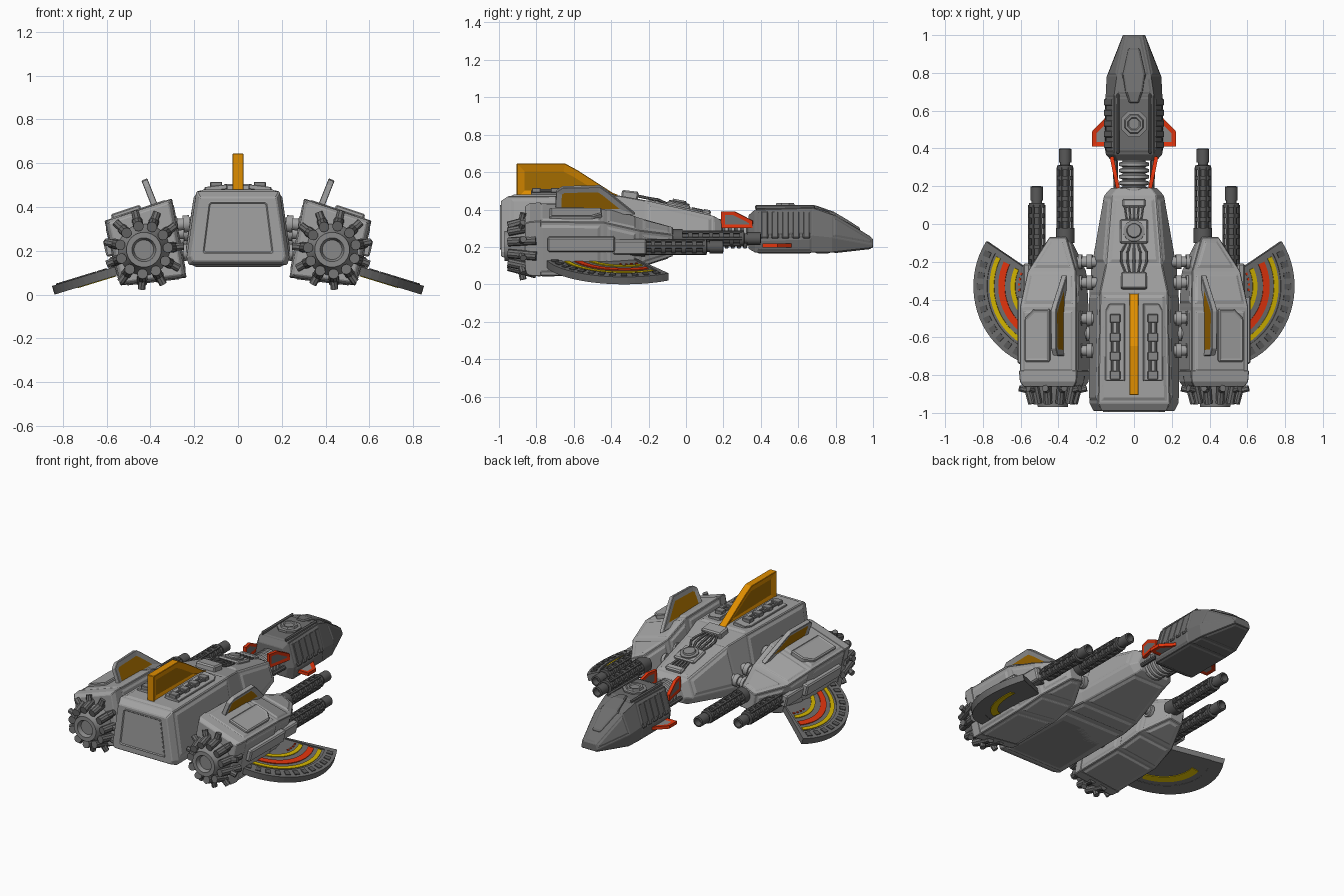
import bpy, bmesh, math
from mathutils import Vector as V, Matrix as M

if "Cube" in bpy.data.objects:
    bpy.data.objects.remove(bpy.data.objects["Cube"])

def material(name, r, g, b):
    m = bpy.data.materials.new(name)
    m.diffuse_color = (r, g, b, 1)
    m.use_nodes = True
    m.node_tree.nodes["Principled BSDF"].inputs["Base Color"].default_value = m.diffuse_color
    return m

LIGHT = material("light_grey", .36, .36, .36)
MID = material("mid_grey", .25, .25, .25)
DARK = material("dark_grey", .155, .155, .155)
GUN = material("gun_grey", .10, .10, .10)
ORANGE = material("orange", .74, .27, 0)
AMBER = material("dark_amber", .37, .15, 0)
RED = material("red", .76, .035, .004)
YELLOW = material("yellow", .64, .45, 0)

def done(name, bm, mats, mirror=False, bevel=0, smooth=False):
    """Turn a bmesh (built in world space) into an object."""
    bmesh.ops.recalc_face_normals(bm, faces=bm.faces[:])
    me = bpy.data.meshes.new(name)
    bm.to_mesh(me)
    bm.free()
    for m in mats if isinstance(mats, list) else [mats]:
        me.materials.append(m)
    if smooth:
        me.shade_smooth()
        me.set_sharp_from_angle(angle=math.radians(35))
    ob = bpy.data.objects.new(name, me)
    bpy.context.collection.objects.link(ob)
    if bevel:
        b = ob.modifiers.new("bevel", 'BEVEL')
        b.width, b.segments, b.limit_method = bevel, 1, 'ANGLE'
    if mirror:
        ob.modifiers.new("mirror", 'MIRROR').use_mirror_merge = False

def loft(bm, rings):
    """Skin a list of point rings; returns side faces and the two caps."""
    vs = [[bm.verts.new(p) for p in r] for r in rings]
    n = len(vs[0])
    sides = [bm.faces.new((a[i], a[(i + 1) % n], b[(i + 1) % n], b[i]))
             for a, b in zip(vs, vs[1:]) for i in range(n)]
    caps = [bm.faces.new(vs[0][::-1]), bm.faces.new(vs[-1])]
    bmesh.ops.recalc_face_normals(bm, faces=sides + caps)
    return sides, caps

def inset(bm, faces, *steps):
    for t, d in steps:
        bmesh.ops.inset_individual(bm, faces=faces, thickness=t, depth=d, use_even_offset=True)

def box(bm, c, s, ry=0, rx=0):
    bmesh.ops.create_cube(bm, size=1, matrix=M.Translation(c) @ M.Rotation(ry, 4, 'Y')
                          @ M.Rotation(rx, 4, 'X') @ M.Diagonal((*s, 1)))

def lathe(bm, o, axis, prof, seg=16):
    """Revolve (distance, radius) pairs around an axis."""
    o, q = V(o), V(axis).to_track_quat('Z', 'Y')
    loft(bm, [[o + q @ V((r * math.cos(a), r * math.sin(a), d))
               for a in (math.tau * (i + .5) / seg for i in range(seg))] for d, r in prof])

def bar(bm, p, q, r, seg=8):
    lathe(bm, p, V(q) - V(p), [(0, r), ((V(q) - V(p)).length, r)], seg)

def plate(bm, pts, o, u, v, th, rim=0, depth=-.006):
    """Prism from a 2D outline in the plane u, v; optional recessed, recoloured centre."""
    o, u, v = V(o), V(u).normalized(), V(v).normalized()
    w = u.cross(v) * th / 2
    _, caps = loft(bm, [[o + u * a + v * b + s * w for a, b in pts] for s in (-1, 1)])
    if rim:
        inset(bm, caps, (rim, depth))
        for f in caps:
            f.material_index = 1

def six(y, wb, zb, wm, zm, wt, zt):
    return [V(p) for p in ((-wb, y, zb), (wb, y, zb), (wm, y, zm), (wt, y, zt), (-wt, y, zt), (-wm, y, zm))]

# ---- central hull and rear nozzle frame
bm = bmesh.new()
sides, caps = loft(bm, [six(*s) for s in (
    (-.99, .205, .15, .215, .175, .175, .445), (-.95, .225, .135, .235, .17, .19, .472),
    (-.36, .225, .135, .235, .19, .18, .475), (-.22, .205, .14, .225, .2, .15, .45),
    (.15, .12, .2, .16, .25, .12, .365), (.19, .1, .22, .125, .26, .09, .34))])
inset(bm, [f for f in sides if f.calc_area() > .05], (.02, 0), (.006, .008))
done("central_hull", bm, LIGHT, bevel=.006)
bm = bmesh.new()
plate(bm, [(-.165, .185), (.165, .185), (.135, .425), (-.135, .425)],
      (0, -.96, 0), (1, 0, 0), (0, 0, 1), .08, .032, -.035)
done("rear_nozzle", bm, [LIGHT, LIGHT], bevel=.006)

# ---- hull deck: raised rails with small blocks, hatch, sensor, cables
bm = bmesh.new()
plate(bm, [(-.052, -.21), (.052, -.21), (.052, .16), (.03, .2), (-.052, .2)],
      (.1, -.62, .487), (1, 0, -.12), (0, 1, 0), .025, .01)
done("deck_rail", bm, [LIGHT, LIGHT], True, .004)
bm = bmesh.new()
for i in range(4):
    y = -.80 + i * .1
    box(bm, (.1, y, .503), (.055, .045, .025))
    if i < 3:
        bar(bm, (.085, y, .502), (.085, y + .1, .502), .008)
        bar(bm, (.115, y, .502), (.115, y + .1, .502), .008)
done("deck_blocks", bm, MID, True, .005)
bm = bmesh.new()
box(bm, (0, -.30, .475), (.14, .09, .05), rx=-.12)
box(bm, (0, .11, .385), (.12, .045, .03), rx=-.22)
box(bm, (0, -.04, .418), (.15, .13, .03), rx=-.22)
done("deck_hatches", bm, LIGHT, bevel=.008)
bm = bmesh.new()
lathe(bm, (0, -.04, .42), (0, .2, 1), [(0, .058), (.02, .058), (.022, .04), (.032, .036), (.032, .01)], 12)
done("deck_sensor", bm, MID, smooth=True)
bm = bmesh.new()
for i in range(-2, 3):
    p = [V((i * .018, -.09, .425)), V((i * .034, -.15, .452)), V((i * .034, -.20, .46)), V((i * .02, -.27, .475))]
    for a, b in zip(p, p[1:]):
        bar(bm, a, b, .008, 6)
    bar(bm, (i * .02, .03, .405), (i * .024, .09, .392), .008, 6)
done("deck_cables", bm, DARK)

# ---- underside panel
bm = bmesh.new()
plate(bm, [(-.18, -.9), (.18, -.9), (.17, -.45), (-.17, -.45)], (0, 0, .133), (1, 0, 0), (0, 1, 0), .012)
done("belly_panel", bm, MID)

# ---- orange dorsal fin
bm = bmesh.new()
plate(bm, [(-.905, .46), (-.905, .645), (-.645, .645), (-.58, .61), (-.37, .475), (-.37, .46)],
      (0, 0, 0), (0, 1, 0), (0, 0, 1), .05, .042, -.014)
done("dorsal_fin", bm, [ORANGE, AMBER], bevel=.003)

# ---- ribbed neck
bm = bmesh.new()
prof = []
for i in range(6):
    prof += [(i * .033, .062), (i * .033 + .006, .08), (i * .033 + .022, .08), (i * .033 + .028, .062)]
lathe(bm, (0, .17, .27), (0, 1, 0), prof, 20)
done("neck", bm, LIGHT, smooth=True)
bm = bmesh.new()
bar(bm, (.095, .15, .25), (.1, .38, .25), .014)
done("neck_rod", bm, GUN, True)
bm = bmesh.new()
plate(bm, [(0, -.02), (0, .07), (.07, .07), (.17, .02), (.17, -.02)],
      (.085, .19, .32), (.2, 1, 0), (0, 0, 1), .02, .02, -.003)
done("neck_red_fin", bm, [RED, DARK], True)

# ---- dark head
bm = bmesh.new()
sides, caps = loft(bm, [six(*s) for s in (
    (.335, .11, .19, .12, .25, .085, .37), (.37, .14, .17, .15, .25, .105, .40),
    (.68, .14, .17, .15, .26, .105, .41), (.78, .135, .17, .145, .25, .09, .375),
    (1.0, .055, .195, .06, .21, .045, .242))])
inset(bm, [f for f in sides if f.calc_area() > .02], (.012, 0), (.004, .005))
done("head", bm, DARK, bevel=.005)
bm = bmesh.new()
for i in range(5):
    box(bm, (.124, .42 + i * .056, .315), (.03, .04, .15), ry=-.29)
box(bm, (.085, .53, .412), (.016, .32, .025))
done("head_ribs", bm, DARK, True, .006)
bm = bmesh.new()
loft(bm, [[V((-w, y, z - .03)), V((w, y, z - .03)), V((w * .8, y, z)), V((-w * .8, y, z))]
          for y, w, z in ((.64, .03, .422), (.7, .052, .42), (.79, .068, .388), (.86, .05, .347), (.93, .033, .302))])
done("canopy", bm, DARK, bevel=.006)
bm = bmesh.new()
lathe(bm, (0, .53, .405), (0, 0, 1), [(0, .075), (.016, .075), (.018, .055), (.03, .05), (.03, .036), (.024, .03)], 8)
done("head_turret", bm, MID)
bm = bmesh.new()
plate(bm, [(.12, .41), (.222, .41), (.222, .49), (.15, .565), (.12, .565)],
      (0, 0, .208), (1, 0, 0), (0, 1, 0), .02, .024, -.003)
done("head_red_wing", bm, [RED, MID], True)

# ---- side pods: one tilted quad scaled along y
QUAD = ((-.12, .215), (.18, .115), (.11, -.175), (-.185, -.14))
def ring(y, cx, cz, sx, sz):
    return [V((cx + a * sx, y, cz + b * sz)) for a, b in QUAD]
bm = bmesh.new()
sides, caps = loft(bm, [ring(*s) for s in ((-.80, .425, .22, 1, 1), (-.44, .425, .22, 1, .97),
                                           (-.25, .41, .21, .85, .68), (-.07, .395, .22, .3, .4))])
inset(bm, [f for f in sides if f.calc_area() > .02], (.022, 0), (.006, .007))
done("pod", bm, LIGHT, True, .004)
bm = bmesh.new()
loft(bm, [ring(-.86, .425, .22, .9, .92), ring(-.835, .425, .22, 1, 1), ring(-.775, .425, .22, 1.03, 1.02)])
done("pod_rear_collar", bm, LIGHT, True, .004)
bm = bmesh.new()
plate(bm, [(-.02, -.13), (.12, -.13), (.12, .1), (.07, .15), (-.02, .15)],
      (.462, -.6, .388), (.3, 0, -.1), (0, 1, 0), .04, .018)
box(bm, (.587, -.56, .215), (.045, .36, .08), ry=.23)
box(bm, (.56, -.3, .2), (.04, .18, .08), ry=.23)
done("pod_armour", bm, [LIGHT, LIGHT], True, .008)

# ---- pod fins
bm = bmesh.new()
plate(bm, [(-.70, -.03), (-.695, .1), (-.66, .125), (-.46, .13), (-.42, .1), (-.27, -.03)],
      (.38, 0, .405), (0, 1, 0), (.37, 0, .93), .03, .032, -.005)
done("pod_fin", bm, [LIGHT, AMBER], True, .003)

# ---- pipes joining hull and pods
bm = bmesh.new()
for y, z in ((-.2, .26), (-.31, .29), (-.5, .33), (-.67, .33), (-.58, .2)):
    lathe(bm, (.17, y, z), (1, 0, -.1), [(0, .028), (.05, .028), (.05, .04), (.08, .04), (.08, .028),
          (.105, .028), (.105, .04), (.125, .04), (.125, .028), (.2, .028)], 12)
done("pod_struts", bm, LIGHT, True, smooth=True)

# ---- engines: ring of slanted tubes around a hub
bm = bmesh.new()
c = V((.43, 0, .205))
for i in range(11):
    a = math.tau * i / 11 + .2
    d = V((math.cos(a), 0, math.sin(a)))
    bar(bm, c + d * .11 + V((0, -.95, 0)), c + d * .15 + V((0, -.80, 0)), .024, 10)
    bar(bm, c + d * .09 + V((0, -.89, 0)), c + d * .18 + V((0, -.87, 0)), .018, 8)
done("engine_tubes", bm, DARK, True, smooth=True)
bm = bmesh.new()
lathe(bm, (.43, -.8, .205), (0, -1, 0), [(0, .13), (.1, .11), (.14, .085), (.17, .08), (.17, .055), (.145, .045), (.145, .01)], 20)
done("engine_hub", bm, MID, True, smooth=True)

# ---- guns
for name, x, y, z in (("inner_gun", .365, -.1, .245), ("outer_gun", .515, -.3, .2)):
    bm = bmesh.new()
    prof = [(0, .05), (.08, .05)]
    for i in range(6):
        d = .08 + i * .055
        prof += [(d, .03), (d + .032, .03), (d + .032, .043), (d + .055, .043)]
    prof += [(.412, .028), (.425, .028), (.425, .034), (.497, .034), (.5, .024), (.46, .02)]
    lathe(bm, (x, y, z), (0, 1, 0), prof, 14)
    for i in range(6):
        a = math.tau * i / 6
        c = V((x + .038 * math.cos(a), y + .04, z + .038 * math.sin(a)))
        bar(bm, c, c + V((0, .36, 0)), .009, 6)
    done(name, bm, GUN, True, smooth=True)

# ---- fan wings, tilted down outwards
WING = M.Translation((.43, -.33, .152)) @ M.Rotation(math.radians(17), 4, 'Y')
def arc(bm, r0, r1, a0, a1, z0, z1):
    n = max(2, int(abs(a1 - a0) / 5))
    angles = [math.radians(a0 + (a1 - a0) * i / n) for i in range(n + 1)]
    loft(bm, [[WING @ V((r * math.cos(a), r * math.sin(a), z))
               for r, z in ((r0, z0), (r1, z0), (r1, z1), (r0, z1))] for a in angles])
bm = bmesh.new()
arc(bm, .05, .37, -105, 33, -.024, .008)
arc(bm, .36, .435, -105, 33, -.026, .015)
arc(bm, .05, .37, 29, 33, -.024, .015)
done("fan_wing", bm, DARK, True)
bm = bmesh.new()
for i in range(13):
    arc(bm, .378, .415, -80 + i * 8.6, -75.5 + i * 8.6, .012, .02)
done("wing_rim_pads", bm, GUN, True)
bm = bmesh.new()
arc(bm, .322, .347, -85, 27, .006, .013)
arc(bm, .205, .23, -70, 25, .006, .013)
arc(bm, .28, .325, -60, 10, -.029, -.022)
done("wing_yellow_stripes", bm, YELLOW, True)
bm = bmesh.new()
arc(bm, .262, .298, -80, 26, .006, .013)
for i in range(4):
    arc(bm, .178, .188, -8 + i * 9, -4 + i * 9, .006, .013)
done("wing_red_stripes", bm, RED, True)
